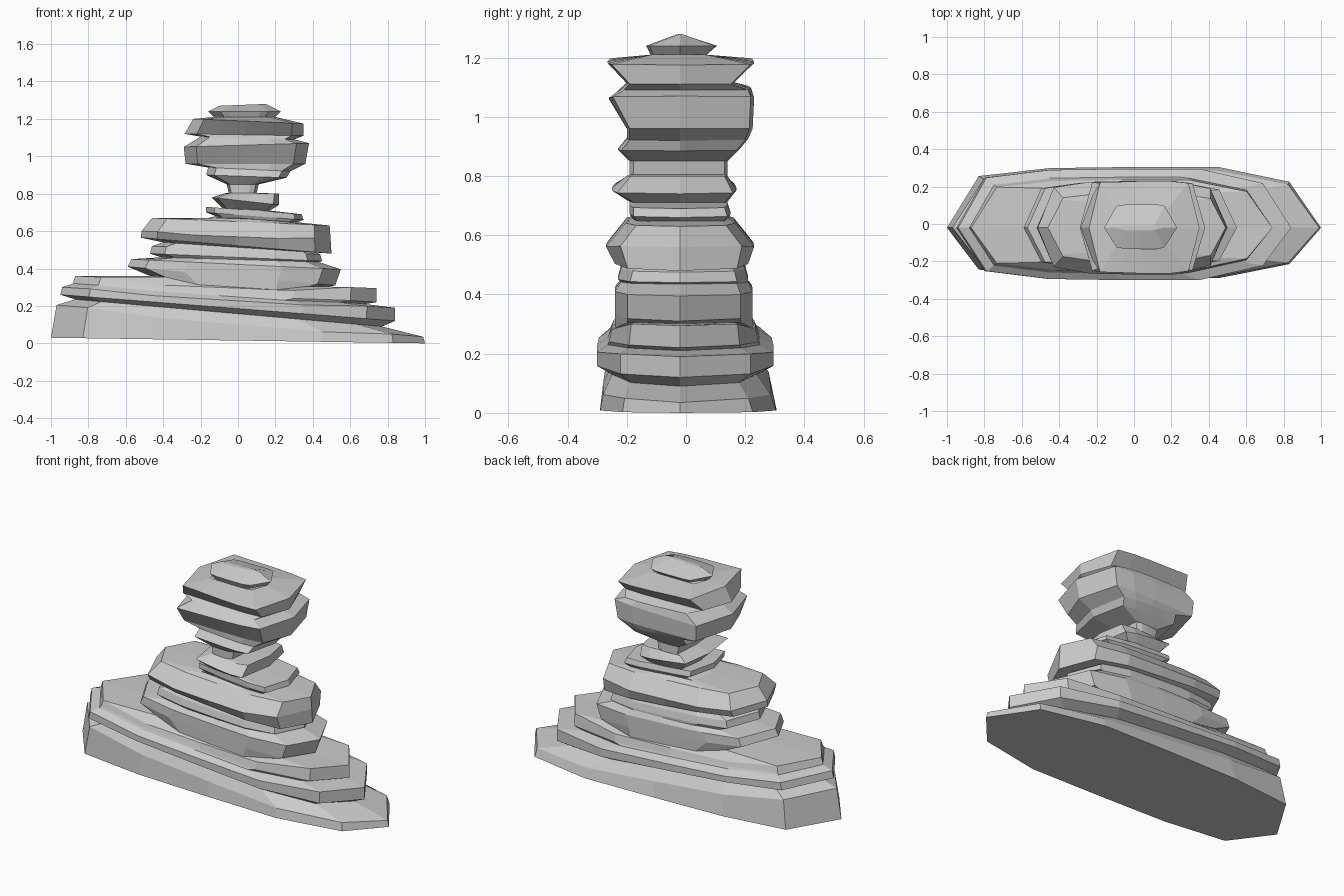
import bpy, bmesh

TIP_Y = -0.02


def outline(row, left_w, right_w, reach):
    """Long faceted ring: pointed ends, bevelled shoulders, tilted in x, optional sag of the long sides."""
    xl, zl, xr, zr, front, back = row[:6]
    sag = row[6] if len(row) > 6 else 0
    c, h = (xl + xr) / 2, (xr - xl) / 2
    side = [(-reach, left_w), (-0.45, 0.98), (0.0, 1.0), (0.45, 1.0), (reach, right_w)]
    plan = [(-1, TIP_Y)]
    plan += [(u, front * w) for u, w in side]
    plan += [(1, TIP_Y)]
    plan += [(u, back * w) for u, w in reversed(side)]
    return [(c + u * h, y, zl + (zr - zl) * (u + 1) / 2 - (sag if abs(u) < 0.5 else 0))
            for u, y in plan]


def strata(name, rows, left_w, right_w, reach=0.83, cap_bottom=False, cap_top=False):
    """Loft a stack of rings (left x, z, right x, z, front y, back y, sag)."""
    bm = bmesh.new()
    rings = [[bm.verts.new(p) for p in outline(r, left_w, right_w, reach)] for r in rows]
    n = len(rings[0])
    for a, b in zip(rings, rings[1:]):
        for i in range(n):
            j = (i + 1) % n
            bm.faces.new((a[i], a[j], b[j], b[i]))
    if cap_bottom:
        bm.faces.new(rings[0][::-1])
    if cap_top:
        bm.faces.new(rings[-1])
    me = bpy.data.meshes.new(name)
    bm.to_mesh(me)
    bm.free()
    ob = bpy.data.objects.new(name, me)
    bpy.context.collection.objects.link(ob)
    return ob


# Rings shared by neighbouring parts
ledge = (-0.47, 0.36, 0.46, 0.30, -0.24, 0.225, 0.03)
shelf = (-0.16, 0.67, 0.20, 0.665, -0.17, 0.13)
neck = (-0.06, 0.85, 0.11, 0.85, -0.19, 0.14)
crown = (-0.13, 1.21, 0.20, 1.21, -0.12, 0.07)

# Broad sloping base with undercut bands
strata("base_rock", [
    (-1.00, 0.03, 1.00, 0.00, -0.29, 0.305),
    (-0.97, 0.205, 0.99, 0.035, -0.28, 0.285, 0.02),
    (-0.87, 0.235, 0.77, 0.09, -0.25, 0.24),
    (-0.95, 0.26, 0.84, 0.12, -0.30, 0.295),
    (-0.94, 0.30, 0.84, 0.19, -0.30, 0.295, 0.015),
    (-0.88, 0.32, 0.68, 0.21, -0.265, 0.25, 0.01),
    (-0.88, 0.33, 0.74, 0.22, -0.26, 0.245, 0.01),
    (-0.87, 0.36, 0.74, 0.295, -0.25, 0.235, 0.03),
    ledge,
], 0.84, 0.74, cap_bottom=True)

# Middle block of overhanging shelves
strata("middle_rock", [
    ledge,
    (-0.59, 0.41, 0.52, 0.31, -0.24, 0.225),
    (-0.57, 0.45, 0.55, 0.395, -0.24, 0.225),
    (-0.41, 0.46, 0.43, 0.435, -0.22, 0.21),
    (-0.47, 0.48, 0.45, 0.44, -0.23, 0.21),
    (-0.46, 0.52, 0.44, 0.475, -0.22, 0.20),
    (-0.40, 0.54, 0.42, 0.485, -0.21, 0.19),
    (-0.52, 0.565, 0.50, 0.48, -0.24, 0.21),
    (-0.515, 0.60, 0.495, 0.56, -0.27, 0.23, 0.01),
    (-0.46, 0.67, 0.49, 0.63, -0.205, 0.165),
    (-0.44, 0.67, 0.34, 0.645, -0.19, 0.15),
    shelf,
], 0.85, 0.82)

# Narrow neck with thin projecting plates
strata("neck_rock", [
    shelf,
    (-0.12, 0.68, 0.31, 0.645, -0.18, 0.14),
    (-0.17, 0.70, 0.35, 0.66, -0.19, 0.15),
    (-0.17, 0.73, 0.34, 0.69, -0.19, 0.14),
    (-0.08, 0.72, 0.17, 0.71, -0.19, 0.14),
    (-0.14, 0.78, 0.22, 0.74, -0.25, 0.17),
    (-0.08, 0.80, 0.22, 0.80, -0.20, 0.14),
    (-0.05, 0.805, 0.10, 0.805, -0.19, 0.14),
    neck,
], 0.95, 0.93)

# Bulky head block
strata("head_rock", [
    neck,
    (-0.17, 0.90, 0.26, 0.885, -0.23, 0.18),
    (-0.16, 0.94, 0.28, 0.92, -0.20, 0.21),
    (-0.28, 0.96, 0.36, 0.96, -0.20, 0.225),
    (-0.29, 1.05, 0.38, 1.07, -0.26, 0.23),
    (-0.20, 1.105, 0.30, 1.09, -0.22, 0.22),
    (-0.285, 1.12, 0.35, 1.11, -0.20, 0.16),
    (-0.24, 1.20, 0.35, 1.175, -0.265, 0.23),
    crown,
], 0.97, 0.95, reach=0.80)

# Small ridge stone on top
strata("top_stone", [
    crown,
    (-0.16, 1.24, 0.23, 1.24, -0.135, 0.105),
    (-0.10, 1.27, 0.15, 1.28, -0.035, -0.01),
], 0.92, 0.92, reach=0.66, cap_top=True)
